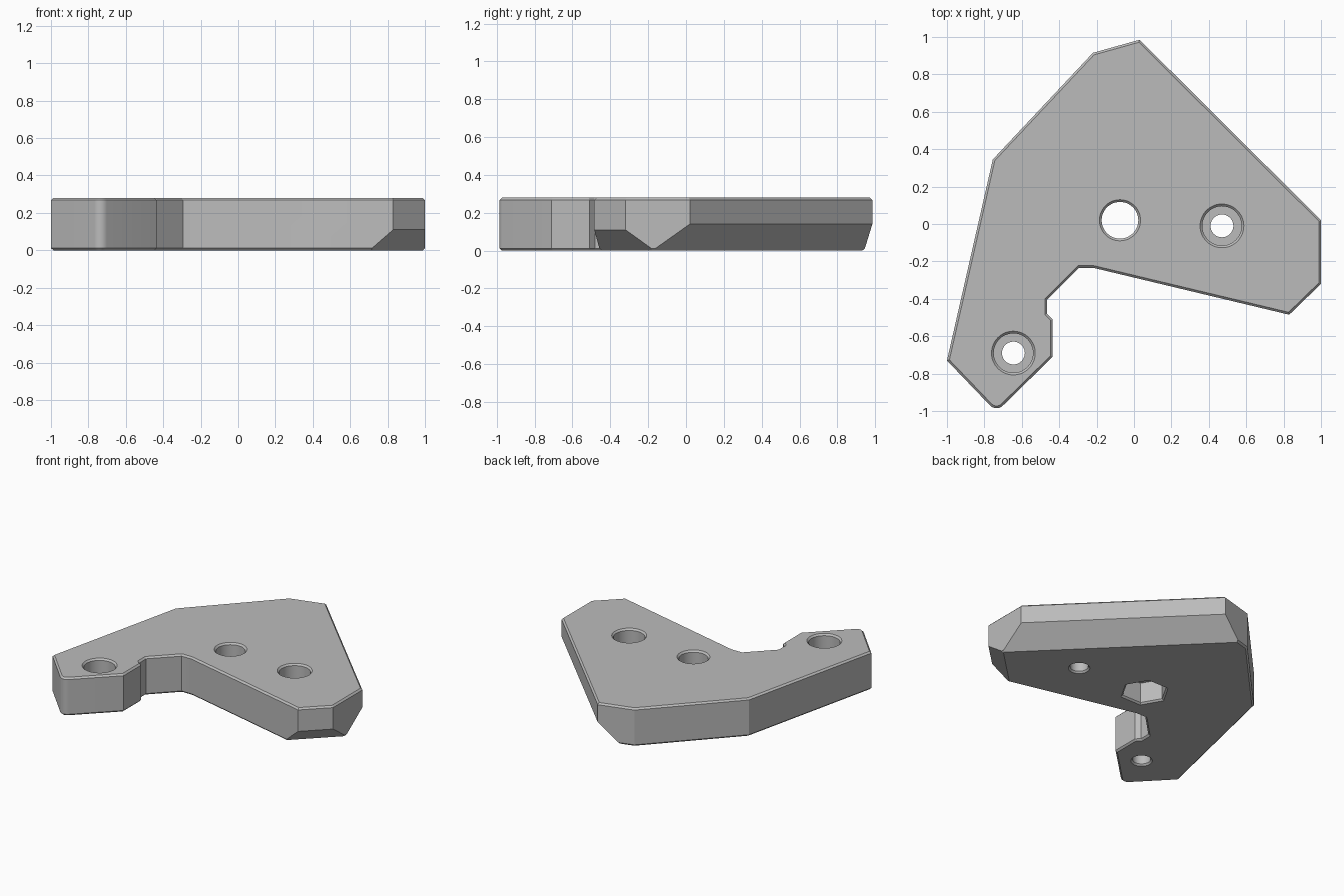
import bpy, bmesh, math
from mathutils import Vector

cube = bpy.data.objects.get("Cube")
if cube:
    bpy.data.objects.remove(cube, do_unlink=True)

HEIGHT, EDGE = 0.28, 0.012

grey = bpy.data.materials.new("light_grey")
grey.use_nodes = True
grey.diffuse_color = (0.5, 0.5, 0.5, 1)
grey.node_tree.nodes["Principled BSDF"].inputs["Base Color"].default_value = (0.5, 0.5, 0.5, 1)


def stack(bm, rings):
    """Skin a closed solid through equal-sized rings, bottom to top."""
    loops = [[bm.verts.new(p) for p in ring] for ring in rings]
    n = len(loops[0])
    for low, high in zip(loops, loops[1:]):
        for i in range(n):
            j = (i + 1) % n
            bm.faces.new((low[i], low[j], high[j], high[i]))
    bm.faces.new(loops[0][::-1])
    bm.faces.new(loops[-1])


def make_object(name, bm):
    bmesh.ops.recalc_face_normals(bm, faces=bm.faces[:])
    mesh = bpy.data.meshes.new(name)
    bm.to_mesh(mesh)
    bm.free()
    mesh.materials.append(grey)
    obj = bpy.data.objects.new(name, mesh)
    bpy.context.collection.objects.link(obj)
    return obj


def inset(points, d):
    """Mitred inset of a counter-clockwise outline."""
    out = []
    for i, p in enumerate(points):
        a = (p - points[i - 1]).normalized()
        b = (points[(i + 1) % len(points)] - p).normalized()
        na, nb = Vector((-a.y, a.x)), Vector((-b.y, b.x))
        out.append(p + (na + nb) * d / (1 + na.dot(nb)))
    return out


# Plate outline, with a rounded lower tip
tip = Vector((-0.735, -0.937))
outline = [tip + 0.048 * Vector((math.cos(a), math.sin(a)))
           for a in (math.radians(225 + 15 * k) for k in range(7))]
outline += [Vector(p) for p in (
    (-0.435, -0.71), (-0.435, -0.51), (-0.465, -0.48), (-0.465, -0.405),
    (-0.295, -0.235), (-0.215, -0.235), (0.83, -0.485), (1, -0.32), (1, 0.02),
    (0.03, 0.985), (-0.22, 0.915), (-0.755, 0.345), (-1, -0.73))]
small = inset(outline, EDGE)

bm = bmesh.new()
stack(bm, [[(p.x, p.y, z) for p in ring] for ring, z in (
    (small, 0), (outline, EDGE), (outline, HEIGHT - EDGE), (small, HEIGHT))])


# Large 45 degree chamfers under two of the sides
def under_chamfer(a, b, z):
    d = (Vector(b) - Vector(a)).normalized()
    cut = bmesh.ops.bisect_plane(
        bm, geom=bm.verts[:] + bm.edges[:] + bm.faces[:],
        plane_co=(a[0], a[1], z), plane_no=(d.y, -d.x, -1), clear_outer=True)
    edges = [e for e in cut["geom_cut"] if isinstance(e, bmesh.types.BMEdge)]
    bmesh.ops.edgeloop_fill(bm, edges=edges)


under_chamfer((1, 0.02), (0.03, 0.985), 0.14)
under_chamfer((0.83, -0.485), (1, -0.32), 0.11)
plate = make_object("bracket_plate", bm)


# Hole cutters from (radius, height) profiles
def drill(x, y, profile, sides=48):
    bm = bmesh.new()
    angles = [2 * math.pi * k / sides for k in range(sides)]
    stack(bm, [[(x + r * math.cos(a), y + r * math.sin(a), z) for a in angles]
               for r, z in profile])
    cutter = make_object("hole_cutter", bm)
    cutter.hide_render = True
    mod = plate.modifiers.new("hole", "BOOLEAN")
    mod.operation = "DIFFERENCE"
    mod.solver = "EXACT"
    mod.object = cutter
    bpy.ops.object.modifier_apply(modifier=mod.name)
    bpy.data.objects.remove(cutter, do_unlink=True)


bpy.context.view_layer.objects.active = plate
plate.select_set(True)
over = 0.01
top = HEIGHT + over

# Two counterbored screw holes
for x, y in ((0.47, -0.01), (-0.645, -0.69)):
    drill(x, y, [(0.072 + over, -over), (0.072, 0), (0.061, EDGE), (0.061, 0.12),
                 (0.105, 0.12), (0.105, HEIGHT - EDGE), (0.117, HEIGHT),
                 (0.117 + over, top)])

# Centre hole with a hexagonal pocket underneath
drill(-0.075, 0.02, [(0.098, 0.05), (0.098, HEIGHT - EDGE), (0.11, HEIGHT),
                     (0.11 + over, top)])
drill(-0.075, 0.02, [(0.167 + over, -over), (0.167, 0), (0.154, EDGE), (0.154, 0.16)], 6)

bpy.ops.object.shade_smooth_by_angle(angle=math.radians(25))
